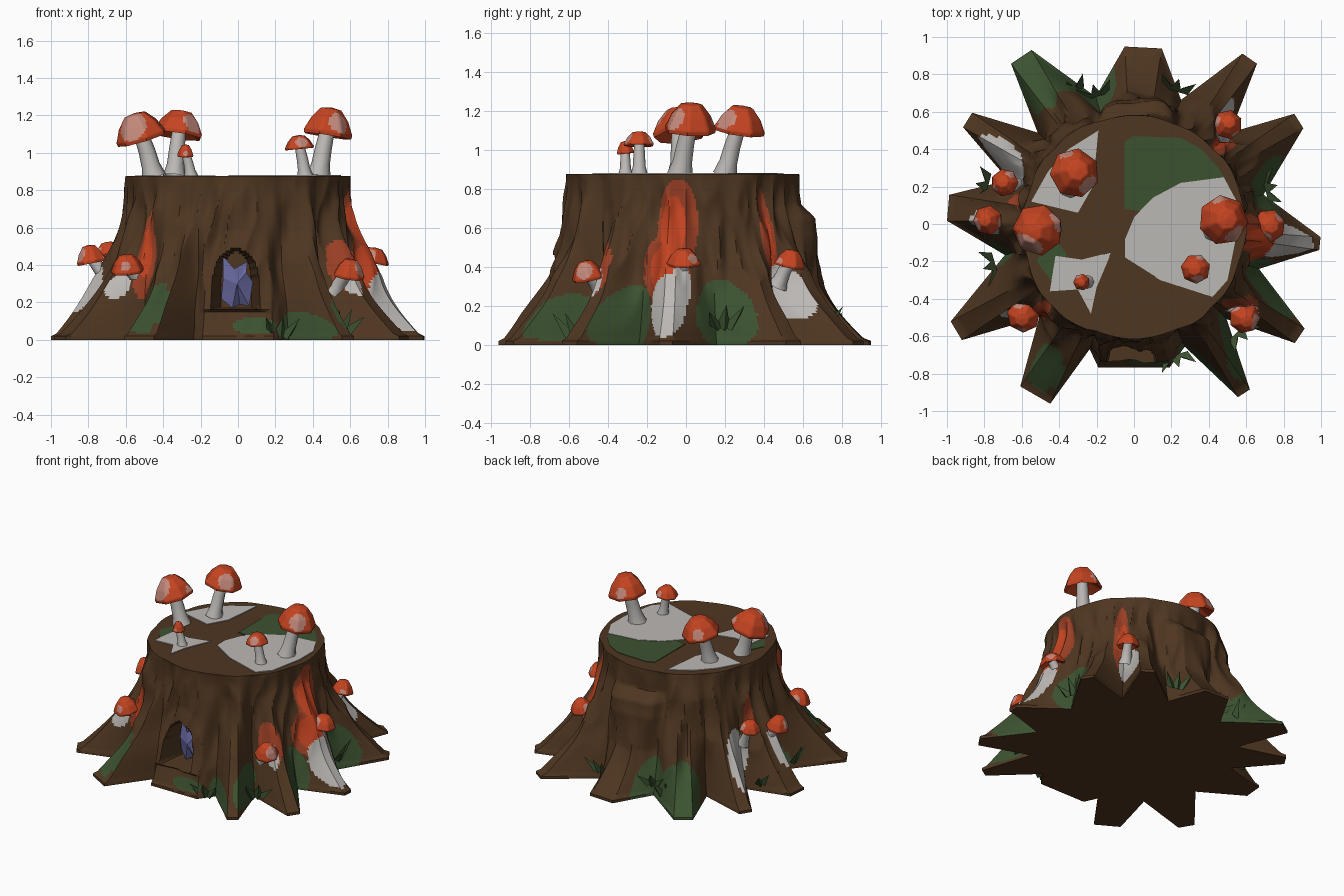
import bpy, bmesh, math, random
from mathutils import Vector, noise

if "Cube" in bpy.data.objects:
    bpy.data.objects.remove(bpy.data.objects["Cube"])

random.seed(4)
COLOURS = [("bark brown", (0.078, 0.037, 0.015)), ("moss green", (0.045, 0.085, 0.03)),
           ("cap red", (0.56, 0.058, 0.015)), ("pale grey", (0.5, 0.48, 0.46)),
           ("spot pink", (0.55, 0.25, 0.20)), ("rust red", (0.33, 0.05, 0.018)),
           ("cloth violet", (0.13, 0.13, 0.33))]
BARK, MOSS, RED, GREY, PINK, RUST, VIOLET = range(7)
MATS = []
for label, rgb in COLOURS:
    m = bpy.data.materials.new(label)
    m.diffuse_color = (*rgb, 1)
    m.use_nodes = True
    m.node_tree.nodes["Principled BSDF"].inputs["Base Color"].default_value = m.diffuse_color
    MATS.append(m)


def finish(bm, name, angle=40):
    """Turn a bmesh into a smooth shaded object that keeps its hard edges."""
    bmesh.ops.recalc_face_normals(bm, faces=bm.faces)
    me = bpy.data.meshes.new(name)
    bm.to_mesh(me)
    bm.free()
    for m in MATS:
        me.materials.append(m)
    me.shade_smooth()
    me.set_sharp_from_angle(angle=math.radians(angle))
    ob = bpy.data.objects.new(name, me)
    bpy.context.collection.objects.link(ob)
    return ob


def skin(bm, rings, mat):
    """Join successive vertex rings with quads."""
    for a, b in zip(rings, rings[1:]):
        for i in range(len(a)):
            j = (i + 1) % len(a)
            bm.faces.new((a[i], a[j], b[j], b[i])).material_index = mat


# ---- stump with star-shaped roots: (angle, tip radius, tip half width)
TOP = 0.875
ROOTS = [(-120, 1.06, 5), (-90, 0.79, 14), (-57, 1.08, 2), (-34, 1.07, 2.5), (-6, 1.0, 2),
         (32, 1.04, 2.5), (55, 1.08, 2.5), (87, 0.95, 6), (124, 1.08, 3.5), (148, 1.05, 2.5),
         (175, 1.0, 4), (211, 1.11, 3)]
# painted bark patches: (angle, half width, low z, high z, material)
PAINT = [(-7, 7, 0.04, 0.36, GREY), (-2, 4, 0.18, 0.42, GREY), (-6, 6, 0.46, 0.76, RED),
         (-10, 6, 0.28, 0.50, RED), (-4, 10, 0.40, 0.85, RUST), (-9, 11, 0.22, 0.56, RUST),
         (47, 6, 0.13, 0.42, GREY), (43, 2.5, 0.32, 0.66, RED), (42, 4.5, 0.26, 0.8, RUST),
         (-37, 3, 0.24, 0.40, GREY), (-37, 5.5, 0.25, 0.53, RUST),
         (217, 3, 0.22, 0.36, GREY), (224, 2.5, 0.34, 0.62, RED), (224, 4.5, 0.22, 0.76, RUST),
         (155, 8, 0.06, 0.45, GREY), (179, 5, 0.15, 0.40, GREY), (168, 4, 0.4, 0.66, RUST),
         (-23, 9, -0.03, 0.31, MOSS), (15, 11, -0.03, 0.34, MOSS), (-51, 6, 0.02, 0.26, MOSS),
         (-65, 6, -0.03, 0.15, MOSS), (-83, 9, 0.03, 0.12, MOSS), (-121, 6, 0.03, 0.31, MOSS),
         (122, 10, -0.1, 0.3, MOSS), (106, 9, -0.1, 0.26, MOSS), (192, 5, -0.05, 0.2, MOSS)]


def polar(deg, r):
    return Vector((r * math.cos(math.radians(deg)), r * math.sin(math.radians(deg))))


base = []
for i, (a, r, w) in enumerate(ROOTS):
    n = 40 if w > 10 else 4
    lo, hi = polar(a - w, r), polar(a + w, r)
    base += [lo.lerp(hi, k / n) for k in range(n)]
    a2, r2, w2 = ROOTS[(i + 1) % len(ROOTS)]
    if a2 < a:
        a2 += 360
    valley = polar((a + w + a2 - w2) / 2, 0.71)
    base += [hi.lerp(valley, k / 16) for k in range(16)]
    base += [valley.lerp(polar(a2 - w2, r2), k / 16) for k in range(16)]


def bark_point(p, z):
    """Bark surface position above base point p at height z."""
    d, rb = p.normalized(), p.length
    t = max(0, 1 - z / TOP)
    rt = 0.598 - 0.02 * d.y + 0.02 * noise.noise(Vector((d.x * 2, d.y * 2, 5)))
    rt += 0.05 * (min(rb, 1) - 0.85) * (1 if t > 0 else 0.6)
    back = min(1, max(0, (d.y - 0.93) / 0.04))
    r = rt + (rb - rt) * t ** (2 + 0.7 * back)
    mid = min(1, 5 * t) * min(1, z * 3)
    rough = mid * (1 - 0.6 * back)
    r += rough * 0.06 * noise.noise(Vector((d.x * 5, d.y * 5, z * 2.2)))
    # chiselled bark: sharp creases from folded noise
    r += rough * 0.07 * (0.22 - abs(noise.noise(Vector((d.x * 6 + 9, d.y * 6, z * 2.6)))))
    # burl at the back
    r += 0.07 * back * min(1, max(0, (0.72 - z) / 0.07)) * min(1, max(0, (z - 0.3) / 0.25))
    if d.y < 0:                                      # arched hollow with a raised frame
        x, dz = d.x * 0.66 + 0.012, z - 0.33
        e = math.hypot(x / 0.11, dz / 0.15) if dz > 0 else max(abs(x) / 0.11, -dz / 0.165)
        if e < 1:
            r = 0.49
        elif e < 1.7 and z > 0.15:
            r += 0.025 * (1.7 - e) / 0.7
    return d * r


bm = bmesh.new()
ROWS = 60
heights = [0, 0.02] + [0.02 + (TOP - 0.02) * k / ROWS for k in range(1, ROWS + 1)]
rings = []
for z in heights:
    pts = [bark_point(p, z) if z > 0.02 else p for p in base]
    rings.append([bm.verts.new((q.x, q.y, z)) for q in pts])
skin(bm, rings, BARK)
for f in bm.faces:
    c = f.calc_center_median()
    deg = math.degrees(math.atan2(c.y, c.x))
    for a, w, z0, z1, mat in PAINT:
        da = (deg - a + 180) % 360 - 180
        if (da / w) ** 2 + ((c.z - (z0 + z1) / 2) / ((z1 - z0) / 2)) ** 2 < 1:
            f.material_index = mat
            break
bm.faces.new(list(reversed(rings[0])))
hub = bm.verts.new((-0.1, -0.05, TOP - 0.004))
for i, v in enumerate(rings[-1]):
    bm.faces.new((v, rings[-1][(i + 1) % len(base)], hub))
finish(bm, "stump", 38)


# ---- thin patches on the cut top
def top_patch(name, outline, mat, z):
    bm = bmesh.new()
    lo = [bm.verts.new((x, y, z - 0.006)) for x, y in outline]
    hi = [bm.verts.new((x, y, z)) for x, y in outline]
    skin(bm, [lo, hi], mat)
    bm.faces.new(hi).material_index = mat
    bm.faces.new(lo[::-1]).material_index = mat
    finish(bm, name)


top_patch("top_moss", [(-0.05, 0.08), (0.2, 0.05), (0.5, 0.22), (0.45, 0.3), (0.36, 0.4), (0.25, 0.46),
                       (0.0, 0.47), (-0.05, 0.44)], MOSS, TOP + 0.003)
top_patch("top_pale_large", [(-0.05, -0.18), (0.14, -0.3), (0.42, -0.39), (0.5, -0.3), (0.55, -0.05),
                             (0.55, 0.12), (0.48, 0.25), (0.25, 0.22), (0.1, 0.14), (0, 0.04),
                             (-0.05, -0.08)], GREY, TOP + 0.006)
top_patch("top_pale_back", [(-0.55, 0.12), (-0.3, 0.06), (-0.22, 0.2), (-0.19, 0.5), (-0.35, 0.4),
                            (-0.46, 0.28)], GREY, TOP + 0.005)
top_patch("top_pale_front", [(-0.45, -0.36), (-0.3, -0.35), (-0.23, -0.48), (-0.2, -0.34), (-0.12, -0.15),
                             (-0.28, -0.19), (-0.42, -0.17)], GREY, TOP + 0.005)
top_patch("top_moss_left", [(-0.52, -0.2), (-0.43, -0.32), (-0.36, -0.16), (-0.45, -0.04)],
          MOSS, TOP + 0.003)


# ---- mushrooms
def ring(bm, centre, axis, r, n=8, turn=0.0):
    u = axis.orthogonal().normalized()
    v = axis.cross(u)
    return [bm.verts.new(centre + r * (math.cos(t) * u + math.sin(t) * v))
            for t in (turn + 2 * math.pi * k / n for k in range(n))]


def mushroom(name, foot, rim, tilt, R, H, stem_r, spot_deg, spot_size):
    foot, rim, axis = Vector(foot), Vector(rim), Vector(tilt).normalized()
    # stem: flared foot, slight bend, ends inside the cap
    bm = bmesh.new()
    end = rim + axis * H * 0.35
    bend = foot.lerp(end, 0.5) + 0.06 * (foot - end).length * Vector((0, 0, 1))
    up = (end - foot).normalized()
    skin(bm, [ring(bm, foot, up, stem_r * 1.5), ring(bm, foot.lerp(bend, 0.45), up, stem_r * 1.1),
              ring(bm, bend, up, stem_r), ring(bm, end, up, stem_r * 0.85)], GREY)
    finish(bm, name + "_stem", 50)
    # cap: seven-sided dome with a hollow underside
    bm = bmesh.new()
    prof = [(0.3, 0.35), (0.97, 0.0), (1.0, 0.13), (0.76, 0.58), (0.42, 0.94)]
    turn = random.random() * 6
    rings = [ring(bm, rim + axis * H * h, axis, R * r, 7, turn) for r, h in prof]
    skin(bm, rings, RED)
    tip = bm.verts.new(rim + axis * H)
    for i in range(7):
        bm.faces.new((rings[-1][i], rings[-1][(i + 1) % 7], tip)).material_index = RED
    bm.faces.new(rings[0][::-1]).material_index = RED
    # pale spots: subdivide, then paint round patches on the outside of the dome
    bmesh.ops.subdivide_edges(bm, edges=bm.edges[:], cuts=5, use_grid_fill=True)
    spots = [(spot_deg, 0.55, spot_size), (spot_deg + 150, 0.4, spot_size * 0.7)]
    for f in bm.faces:
        c = (f.calc_center_median() - rim) / R
        for deg, height, size in spots:
            d = Vector((*polar(deg, math.sqrt(1 - height ** 2)), height))
            if c.dot(axis) > 0.14 * H / R and c.length > 0.75 and (c - d).length < size:
                f.material_index = PINK
    finish(bm, name + "_cap", 50)


# foot, rim centre, cap direction, cap radius, cap height, stem radius, spot direction, spot size
TOP_MUSHROOMS = [((-0.45, -0.03, 0.87), (-0.51, -0.03, 1.07), (-0.3, -0.1, 1), 0.14, 0.15, 0.045, 235, 0.62),
                 ((-0.34, 0.2, 0.87), (-0.32, 0.27, 1.09), (0.15, 0.15, 1), 0.135, 0.14, 0.042, -40, 0.45),
                 ((-0.25, -0.31, 0.87), (-0.28, -0.31, 0.98), (0, -0.1, 1), 0.045, 0.065, 0.026, 120, 0.4),
                 ((0.43, -0.03, 0.87), (0.475, 0.02, 1.09), (0.15, 0.05, 1), 0.135, 0.155, 0.045, -50, 0.45),
                 ((0.36, -0.24, 0.87), (0.33, -0.24, 1.02), (-0.1, 0.0, 1), 0.08, 0.075, 0.03, -80, 0.45)]
SIDE_MUSHROOMS = [((-0.68, 0.02, 0.27), (-0.78, 0.02, 0.41), (-0.2, 0, 1), 0.08, 0.1, 0.035, 200, 0.5),
                  ((-0.62, 0.2, 0.32), (-0.69, 0.22, 0.45), (-0.2, 0.1, 1), 0.075, 0.075, 0.03, 60, 0.4),
                  ((-0.5, -0.42, 0.26), (-0.59, -0.49, 0.36), (-0.1, -0.2, 1), 0.09, 0.1, 0.035, 110, 0.45),
                  ((0.52, -0.43, 0.26), (0.59, -0.5, 0.335), (0.15, -0.2, 1), 0.085, 0.1, 0.035, -20, 0.55),
                  ((0.63, -0.02, 0.3), (0.72, -0.01, 0.41), (0.2, 0, 1), 0.09, 0.085, 0.035, -110, 0.5),
                  ((0.47, 0.47, 0.3), (0.5, 0.53, 0.4), (0.1, 0.2, 1), 0.08, 0.09, 0.035, 160, 0.4)]
for i, spec in enumerate(TOP_MUSHROOMS):
    mushroom(f"top_mushroom_{i + 1}", *spec)
for i, spec in enumerate(SIDE_MUSHROOMS):
    mushroom(f"side_mushroom_{i + 1}", *spec)

# ---- violet cloth hanging in the hollow
bm = bmesh.new()
OUT = [(-0.08, 0.45), (-0.02, 0.38), (0.05, 0.42), (0.045, 0.36), (0.08, 0.31), (0.06, 0.18),
       (0.01, 0.19), (-0.03, 0.17), (-0.09, 0.22), (-0.08, 0.33)]
edge = [bm.verts.new((x, -0.55 - 0.03 * (k % 2), z)) for k, (x, z) in enumerate(OUT)]
front, rear = bm.verts.new((-0.005, -0.6, 0.3)), bm.verts.new((0, -0.5, 0.3))
for i in range(len(edge)):
    for hubv in (front, rear):
        bm.faces.new((edge[i], edge[(i + 1) % len(edge)], hubv)).material_index = VIOLET
finish(bm, "hollow_cloth", 25)

# ---- leafy tufts between the roots
TUFTS = [(-0.78, 0.2, 0.08), (0.7, 0.19, 0.1), (-0.74, -0.22, 0.08), (0.22, 0.71, 0.1),
         (0.56, -0.57, 0.06), (0.22, -0.70, 0.03), (-0.2, 0.68, 0.1), (-0.33, 0.7, 0.06)]
for i, (x, y, z) in enumerate(TUFTS):
    bm = bmesh.new()
    out = Vector((x, y, 0)).normalized()
    side = Vector((-out.y, out.x, 0))
    for s in (-1, 0, 1):
        foot = Vector((x, y, z)) + side * 0.035 * s
        tip = foot + out * 0.07 + side * 0.06 * s + Vector((0, 0, 0.06 + 0.05 * random.random()))
        tri = [bm.verts.new(foot + side * 0.035), bm.verts.new(foot - side * 0.035),
               bm.verts.new(foot + out * 0.03 - Vector((0, 0, 0.03)))]
        t = bm.verts.new(tip)
        bm.faces.new(tri)
        for k in range(3):
            bm.faces.new((tri[k], tri[(k + 1) % 3], t))
    for f in bm.faces:
        f.material_index = MOSS
    finish(bm, f"leaf_tuft_{i + 1}", 20)
